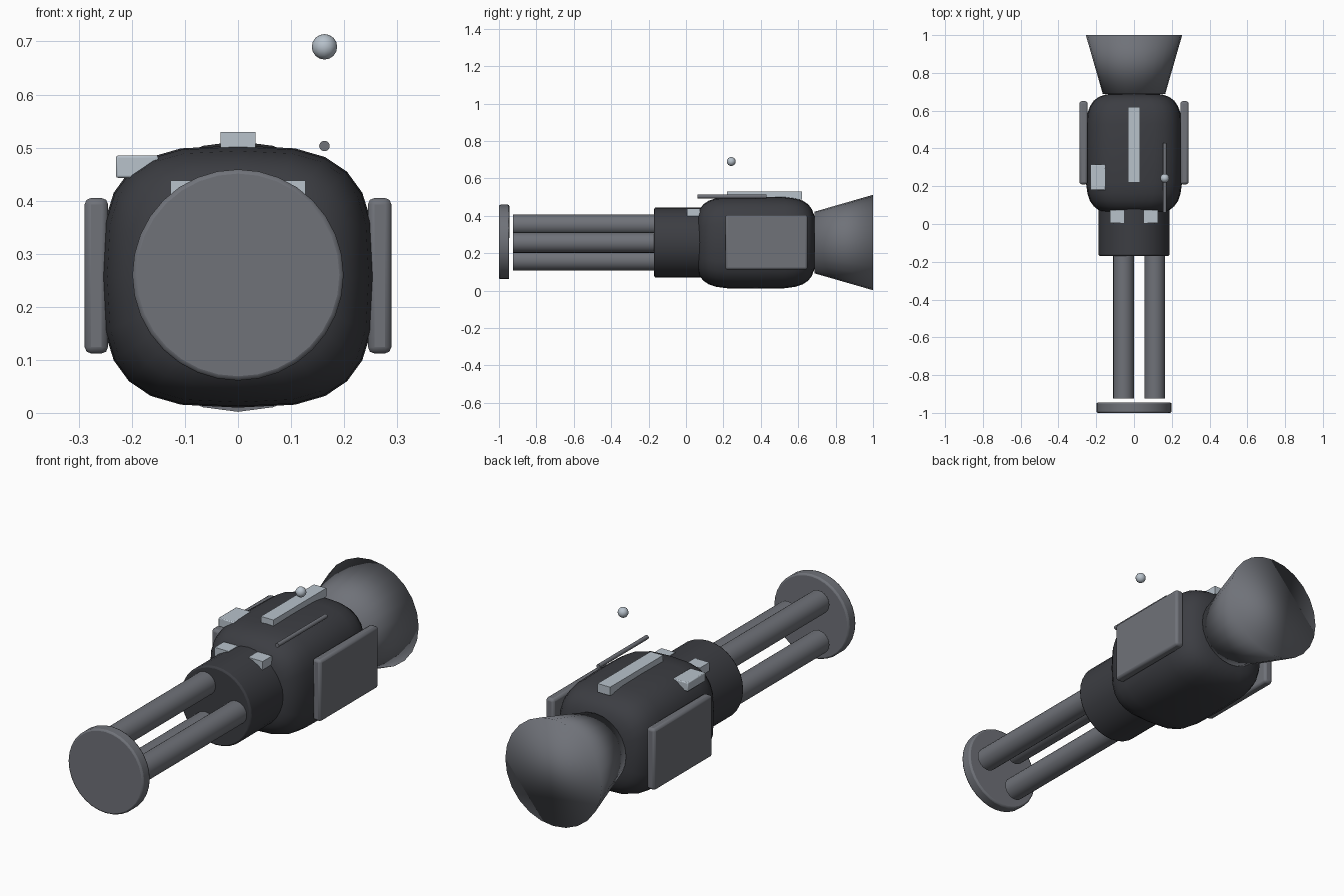
import bpy, bmesh, math
from mathutils import Matrix

if "Cube" in bpy.data.objects:
    bpy.data.objects.remove(bpy.data.objects["Cube"])

CZ = 0.257  # height of the long axis


def material(name, rgb):
    m = bpy.data.materials.new(name)
    m.diffuse_color = (*rgb, 1)
    m.use_nodes = True
    m.node_tree.nodes["Principled BSDF"].inputs["Base Color"].default_value = m.diffuse_color
    return m


DARK = material("dark_shell", (0.045, 0.047, 0.055))
MID = material("mid_metal", (0.16, 0.168, 0.19))
LIGHT = material("light_metal", (0.48, 0.54, 0.60))


def finish(name, bm, mat, bevel=0, smooth_angle=35):
    bmesh.ops.recalc_face_normals(bm, faces=bm.faces)
    me = bpy.data.meshes.new(name)
    bm.to_mesh(me)
    bm.free()
    ob = bpy.data.objects.new(name, me)
    bpy.context.collection.objects.link(ob)
    me.materials.append(mat)
    if bevel:
        b = ob.modifiers.new("bevel", 'BEVEL')
        b.width, b.segments, b.limit_method = bevel, 2, 'ANGLE'
    bpy.ops.object.select_all(action='DESELECT')
    ob.select_set(True)
    bpy.context.view_layer.objects.active = ob
    if smooth_angle >= 180:
        bpy.ops.object.shade_smooth()
    else:
        bpy.ops.object.shade_smooth_by_angle(angle=math.radians(smooth_angle))
    return ob


def box(name, x, y, z, mat, bevel=0):
    bm = bmesh.new()
    bmesh.ops.create_cube(bm, size=1)
    for v in bm.verts:
        for i, (a, b) in enumerate((x, y, z)):
            v.co[i] = (a + b) / 2 + v.co[i] * (b - a)
    return finish(name, bm, mat, bevel)


def tube(name, x, z, y0, y1, r0, r1, mat, bevel=0, sides=24, angle=35):
    # capped cylinder or cone lying along y
    bm = bmesh.new()
    bmesh.ops.create_cone(bm, cap_ends=True, segments=sides, radius1=r0, radius2=r1, depth=y1 - y0)
    bm.transform(Matrix.Translation((x, (y0 + y1) / 2, z)) @ Matrix.Rotation(-math.pi / 2, 4, 'X'))
    return finish(name, bm, mat, bevel, angle)


def spow(v, e):
    return math.copysign(abs(v) ** e, v)


# rounded box body: rounded-square sections along y
bm = bmesh.new()
N = 24
rings = []
for k in range(15):
    a = -math.pi / 2 + math.pi * (k + 0.5) / 15
    t, s = spow(math.sin(a), 0.46), math.cos(a) ** 0.46
    ring = []
    for i in range(N):
        b = 2 * math.pi * i / N
        ring.append(bm.verts.new((0.257 * s * spow(math.cos(b), 0.645), 0.373 + 0.32 * t,
                                  CZ + 0.247 * s * spow(math.sin(b), 0.645))))
    rings.append(ring)
for r0, r1 in zip(rings, rings[1:]):
    for i in range(N):
        bm.faces.new((r0[i], r0[(i + 1) % N], r1[(i + 1) % N], r1[i]))
bm.faces.new(rings[0])
bm.faces.new(rings[-1])
finish("body", bm, DARK, 0, 60)

# collar, rods and end plate
tube("collar", 0, CZ, -0.17, 0.12, 0.187, 0.187, DARK, 0.008, 32)
for k in range(3):
    a = 2 * math.pi * k / 3
    tube(f"rod_{k + 1}", 0.11 * math.cos(a), CZ + 0.11 * math.sin(a), -0.925, -0.14, 0.055, 0.055, MID)
tube("end_plate", 0, CZ + 0.003, -1.0, -0.945, 0.199, 0.199, MID, 0.008, 32)

# rear bell, shaded smooth across its rim
tube("rear_bell", 0, CZ, 0.688, 1.0, 0.165, 0.255, MID, 0, 24, 180)

# side panels and front lamps
for side, s in (("right", 1), ("left", -1)):
    box(f"{side}_panel", sorted((s * 0.245, s * 0.289)), (0.21, 0.65), (0.112, 0.405), MID, 0.012)
    box(f"{side}_lamp", sorted((s * 0.053, s * 0.127)), (0.005, 0.075), (0.398, 0.438), LIGHT)

# top spine and shoulder box
box("top_spine", (-0.033, 0.033), (0.22, 0.62), (0.488, 0.529), LIGHT)
box("shoulder_box", (-0.23, -0.15), (0.18, 0.315), (0.443, 0.485), LIGHT, 0.004)

# antenna bar and floating tip
tube("antenna_bar", 0.163, 0.503, 0.062, 0.43, 0.01, 0.01, MID, 0, 12)
bm = bmesh.new()
bmesh.ops.create_uvsphere(bm, u_segments=12, v_segments=8, radius=0.024,
                          matrix=Matrix.Translation((0.163, 0.242, 0.69)))
finish("antenna_tip", bm, LIGHT, 0, 60)
